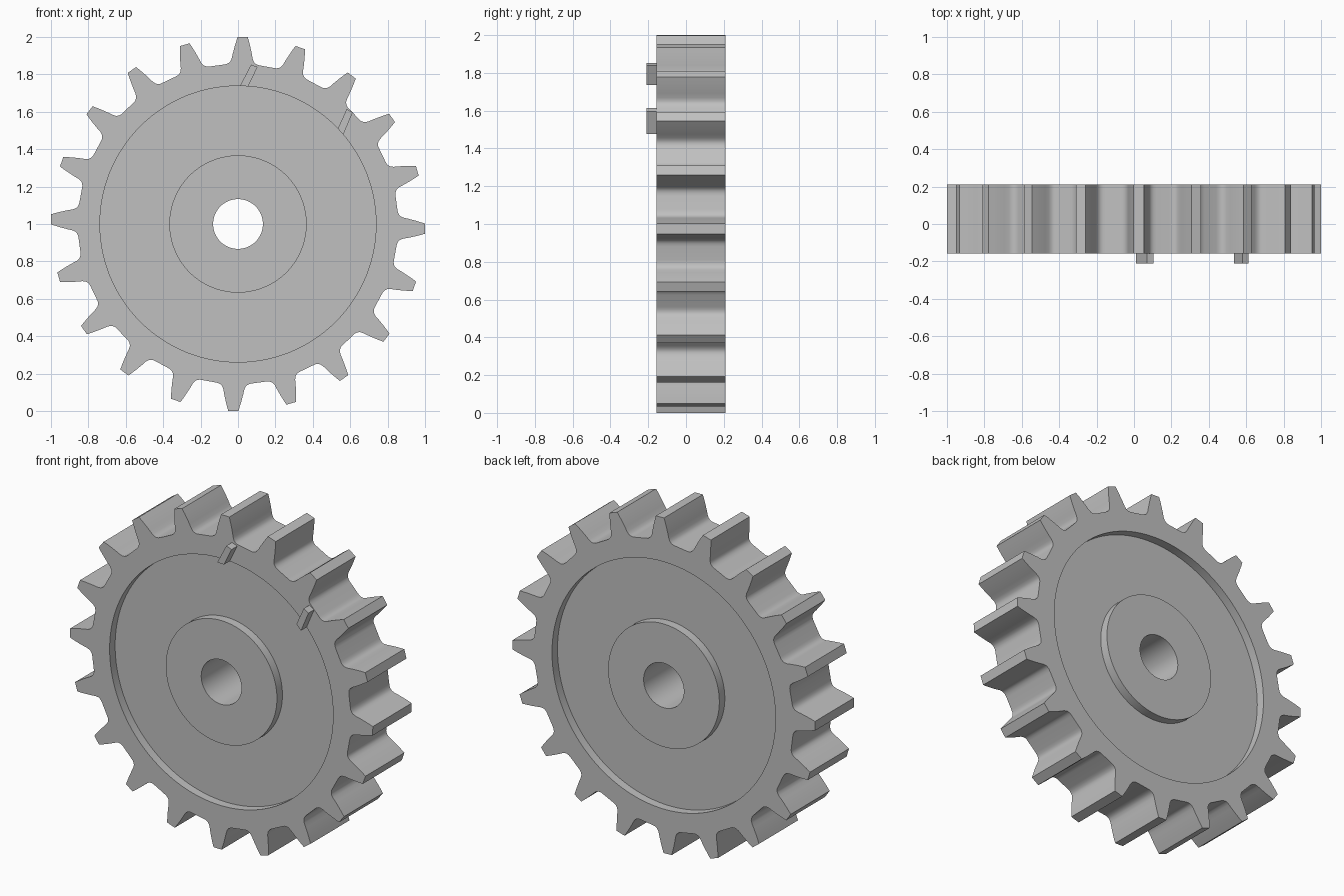
import bpy, bmesh, math

if "Cube" in bpy.data.objects:
    bpy.data.objects.remove(bpy.data.objects["Cube"], do_unlink=True)

# Single flat grey
grey = bpy.data.materials.new("plain grey")
COLOUR = (0.53, 0.53, 0.53, 1)
grey.diffuse_color = COLOUR
grey.use_nodes = True
grey.node_tree.nodes["Principled BSDF"].inputs["Base Color"].default_value = COLOUR

TEETH = 20
PITCH = math.tau / TEETH
OFFSET = math.radians(1.45)
FRONT, BACK, DEPTH = -0.157, 0.21, 0.052
BORE, HUB, RECESS = 0.133, 0.367, 0.738


def point(radius, angle, y):
    """Point on the wheel, angle clockwise from the top."""
    return (radius * math.sin(angle), y, 1 + radius * math.cos(angle))


def finish(name, bm, smooth=False):
    bmesh.ops.recalc_face_normals(bm, faces=bm.faces)
    mesh = bpy.data.meshes.new(name)
    bm.to_mesh(mesh)
    bm.free()
    mesh.materials.append(grey)
    obj = bpy.data.objects.new(name, mesh)
    bpy.context.collection.objects.link(obj)
    if smooth:
        bpy.ops.object.select_all(action="DESELECT")
        obj.select_set(True)
        bpy.context.view_layer.objects.active = obj
        bpy.ops.object.shade_smooth_by_angle(angle=math.radians(40))
    return obj


# Half tooth: half width and height, tip to root fillet
half = [(0.027, 1.0), (0.036, 0.97), (0.044, 0.94), (0.051, 0.91), (0.056, 0.885),
        (0.063, 0.868), (0.071, 0.86), (0.083, 0.853), (0.098, 0.85)]
tooth = [(-w, h) for w, h in reversed(half)] + half
outline = [(math.hypot(w, h), math.atan2(w, h) + i * PITCH + OFFSET)
           for i in range(TEETH) for w, h in tooth]

# Closed cross-section swept round the axis; None means the toothed outline
front_side = [(BORE, FRONT), (HUB, FRONT), (HUB, FRONT + DEPTH),
              (RECESS, FRONT + DEPTH), (RECESS, FRONT), (None, FRONT)]
back_side = [(None, BACK), (RECESS, BACK), (RECESS, BACK - DEPTH),
             (HUB, BACK - DEPTH), (HUB, BACK), (BORE, BACK)]

bm = bmesh.new()
count = len(outline)
rings = []
for radius, y in front_side + back_side:
    if radius is None:
        ring = [bm.verts.new(point(r, a, y)) for r, a in outline]
    else:
        ring = [bm.verts.new(point(radius, i * math.tau / count + outline[0][1], y))
                for i in range(count)]
    rings.append(ring)
for k, ring in enumerate(rings):
    following = rings[(k + 1) % len(rings)]
    for i in range(count):
        j = (i + 1) % count
        bm.faces.new((ring[i], ring[j], following[j], following[i]))
finish("gear_wheel", bm, smooth=True)

# Two slanted timing marks on the front rim, mirrored about a line between them
mark = [(0.738, 0.8), (0.738, 4.2), (0.846, 7.1), (0.855, 4.7)]
for name, place in (("timing_mark_left", lambda a: a),
                    ("timing_mark_right", lambda a: 50.5 - a)):
    bm = bmesh.new()
    verts = [bm.verts.new(point(r, math.radians(place(a)), FRONT)) for r, a in mark]
    base = bm.faces.new(verts)
    extruded = bmesh.ops.extrude_face_region(bm, geom=[base], use_keep_orig=True)
    for element in extruded["geom"]:
        if isinstance(element, bmesh.types.BMVert):
            element.co.y = -BACK
    finish(name, bm)
